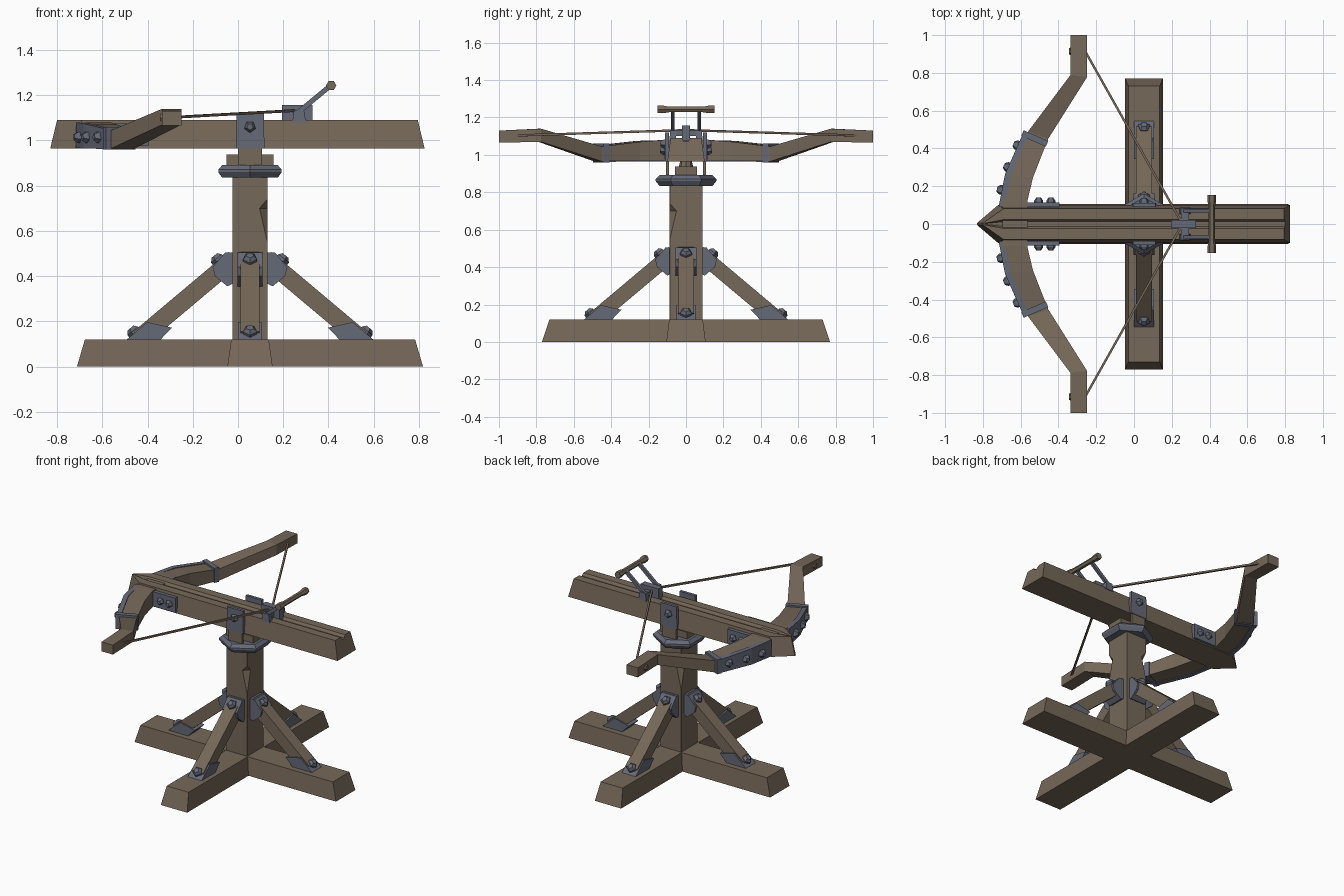
import bpy, bmesh, math
from mathutils import Vector as V

if "Cube" in bpy.data.objects:
    bpy.data.objects.remove(bpy.data.objects["Cube"])


def material(name, rgb):
    m = bpy.data.materials.new(name)
    m.diffuse_color = (*rgb, 1)
    m.use_nodes = True
    m.node_tree.nodes["Principled BSDF"].inputs["Base Color"].default_value = m.diffuse_color
    return m


WOOD = material("brown_wood", (0.18, 0.138, 0.10))
METAL = material("blue_grey_iron", (0.13, 0.142, 0.185))
CX = 0.053  # post axis


def loft(name, rings, mat):
    """Skin a list of equal-length point rings and cap both ends."""
    bm = bmesh.new()
    vr = [[bm.verts.new(p) for p in r] for r in rings]
    n = len(vr[0])
    for a, b in zip(vr, vr[1:]):
        for i in range(n):
            j = (i + 1) % n
            bm.faces.new((a[i], a[j], b[j], b[i]))
    bm.faces.new(vr[0])
    bm.faces.new(vr[-1])
    bmesh.ops.recalc_face_normals(bm, faces=bm.faces)
    me = bpy.data.meshes.new(name)
    bm.to_mesh(me)
    bm.free()
    me.materials.append(mat)
    ob = bpy.data.objects.new(name, me)
    bpy.context.collection.objects.link(ob)
    return ob


def rect(x, y, hx, hy, z):
    return [(x - hx, y - hy, z), (x + hx, y - hy, z), (x + hx, y + hy, z), (x - hx, y + hy, z)]


def block(name, x, y, z0, z1, bottom, top, mat):
    return loft(name, [rect(x, y, *bottom, z0), rect(x, y, *top, z1)], mat)


def bar(name, p, q, w, h, mat, hint=(0, 0, 1)):
    p, q = V(p), V(q)
    side = (q - p).cross(V(hint)).normalized()
    up = side.cross(q - p).normalized()
    ring = [side * (a * w / 2) + up * (b * h / 2) for a, b in ((-1, -1), (1, -1), (1, 1), (-1, 1))]
    return loft(name, [[c + o for o in ring] for c in (p, q)], mat)


def lathe(name, p, axis, steps, sides, mat, turn=0.0):
    """Stack of regular polygons; steps = (distance along axis, radius)."""
    p, axis = V(p), V(axis).normalized()
    a = axis.cross(V((0, 0, 1)) if abs(axis.z) < 0.95 else V((0, 1, 0))).normalized()
    b = axis.cross(a)
    rings = []
    for d, r in steps:
        ang = [turn + 2 * math.pi * i / sides for i in range(sides)]
        rings.append([p + axis * d + a * (r * math.cos(t)) + b * (r * math.sin(t)) for t in ang])
    return loft(name, rings, mat)


def bolt(name, p, n, r=0.033):
    lathe(name, p, n, [(-0.01, r), (0.01, r), (0.026, r * 0.55)], 5, METAL, math.pi / 2)


# Crossed base beams
block("base_beam_long", CX, 0, 0, 0.12, (0.765, 0.105), (0.73, 0.09), WOOD)
block("base_beam_cross", CX, 0, 0, 0.12, (0.10, 0.77), (0.083, 0.73), WOOD)

# Post with two chipped corners
rings = []
for z, c in ((0.05, .001), (0.55, .001), (0.70, .036), (0.74, .001), (0.85, .001)):
    x, y = 0.078, 0.087
    rings.append([(CX + a, b, z) for a, b in
                  ((-x, -y), (x - c, -y), (x, c - y), (x, y), (c - x, y), (-x, y - c))])
loft("post", rings, WOOD)

# Four braces with iron shoes
LOWER = [(.55, .115), (.455, .197), (.345, .172), (.40, .115)]
UPPER = [(.07, .505), (.11, .505), (.165, .44), (.155, .40), (.10, .355), (.07, .37)]
for k in range(4):
    c, s = round(math.cos(k * math.pi / 2)), round(math.sin(k * math.pi / 2))

    def at(r, z, t=0.0):
        return V((CX + r * c - t * s, r * s + t * c, z))

    bar(f"brace_{k}", at(.07, .477), at(.49, .124), .085, .08, WOOD)
    for nm, prof, w in (("lower", LOWER, .052), ("upper", UPPER, .056)):
        loft(f"brace_{nm}_shoe_{k}", [[at(r, z, t) for r, z in prof] for t in (-w, w)], METAL)
    for nm, (r, z) in (("lower", (.51, .152)), ("upper", (.14, .472))):
        bolt(f"brace_{nm}_bolt_{k}", at(r, z), (.64 * c, .64 * s, .77))

# Hexagonal collar and swivel
lathe("collar", (CX, 0, 0.835), (0, 0, 1), [(0, .142), (.025, .162), (.037, .162), (.057, .14)], 6, METAL, math.pi / 2)
block("swivel_block", CX, 0, 0.88, 0.938, (.103, .058), (.103, .058), WOOD)
lathe("swivel_pin", (CX, 0, 0.93), (0, 0, 1), [(0, .04), (.04, .03)], 8, WOOD)
for s in (1, -1):
    block("cradle_arm", CX, s * .099, .88, 1.0, (.053, .008), (.053, .008), WOOD)
    block("cradle_plate", CX + .001, s * .101, .965, 1.12, (.063, .01), (.06, .01), METAL)
    bolt("cradle_bolt", (CX, s * .111, 1.06), (0, s, 0), .026)

# Stock: tapered profile with a bolt groove and a pointed nose
prof = [(-.1, .965), (.1, .965), (.082, 1.09), (.024, 1.09), (.012, 1.072), (-.012, 1.072), (-.024, 1.09), (-.082, 1.09)]
rings = []
for x, k, d in ((-.83, .06, 1), (-.72, 1, 1), (.825, 1, -1)):
    rings.append([(x + d * .03 * (z - .965) / .125, y * k, z) for y, z in prof])
loft("stock", rings, WOOD)

# Bow: outer x, outer y, inner x, inner y, bottom, top
ST = [(-.695, .12, -.565, .12, .97, 1.08), (-.665, .26, -.535, .245, .97, 1.07),
      (-.56, .49, -.455, .45, .965, 1.045), (-.335, .79, -.25, .775, 1.07, 1.14),
      (-.335, 1.0, -.25, 1.0, 1.065, 1.13)]


def bow_ring(st, s):
    ox, oy, ix, iy, z0, z1 = st
    return [(ox, s * oy, z0), (ix, s * iy, z0), (ix, s * iy, z1), (ox, s * oy, z1)]


loft("bow", [bow_ring(t, -1) for t in reversed(ST)] + [bow_ring(t, 1) for t in ST], WOOD)

for s in (1, -1):
    # Iron facing, end band and bolts on the bow
    face = []
    for x, y, z0, z1 in ((-.698, .09, .966, 1.08), (-.665, .26, .965, 1.075), (-.572, .47, .962, 1.052)):
        face.append([(x - .018, s * (y + .004), z0), (x + .012, s * (y - .004), z0),
                     (x + .012, s * (y - .004), z1), (x - .018, s * (y + .004), z1)])
    loft("bow_facing", face, METAL)
    bar("bow_band", (-.532, s * .438, 1.01), (-.519, s * .468, 1.01), .142, .1, METAL)
    for x, y, nx, ny in ((-.70, .18, -.98, .2), (-.665, .30, -.92, .39), (-.614, .415, -.92, .39)):
        bolt("bow_bolt", (x, s * y, 1.015), (nx, s * ny, 0), .027)
    # Side plates fixing the bow to the stock
    bar("stock_side_plate", (-.70, s * .103, 1.025), (-.395, s * .103, 1.025), .024, .1, METAL)
    for x in (-.505, -.44):
        bolt("side_plate_bolt", (x, s * .113, 1.025), (0, s, 0), .025)
    # Bowstring half and its knot
    bar("bowstring", (-.27, s * .935, 1.103), (.25, s * .012, 1.132), .012, .012, WOOD)
    lathe("string_knot", (-.33, s * .915, 1.10), (-1, 0, 0), [(0, .022), (.015, .016)], 6, WOOD)
    # Lever feet and arms
    block("lever_foot", .27, s * .07, 1.08, 1.135, (.03, .018), (.022, .015), METAL)
    bar("lever_arm", (.255, s * .07, 1.115), (.41, s * .07, 1.243), .018, .022, METAL)

# Trigger block, cross bar and handle
block("trigger_block", .262, 0, 1.075, 1.156, (.067, .022), (.067, .022), METAL)
bar("trigger_cross_bar", (.27, -.085, 1.115), (.27, .085, 1.115), .04, .03, METAL)
lathe("lever_handle", (.412, 0, 1.243), (0, 1, 0),
      [(-.153, .023), (-.12, .023), (-.09, .017), (.09, .017), (.12, .023), (.153, .023)], 6, WOOD)
